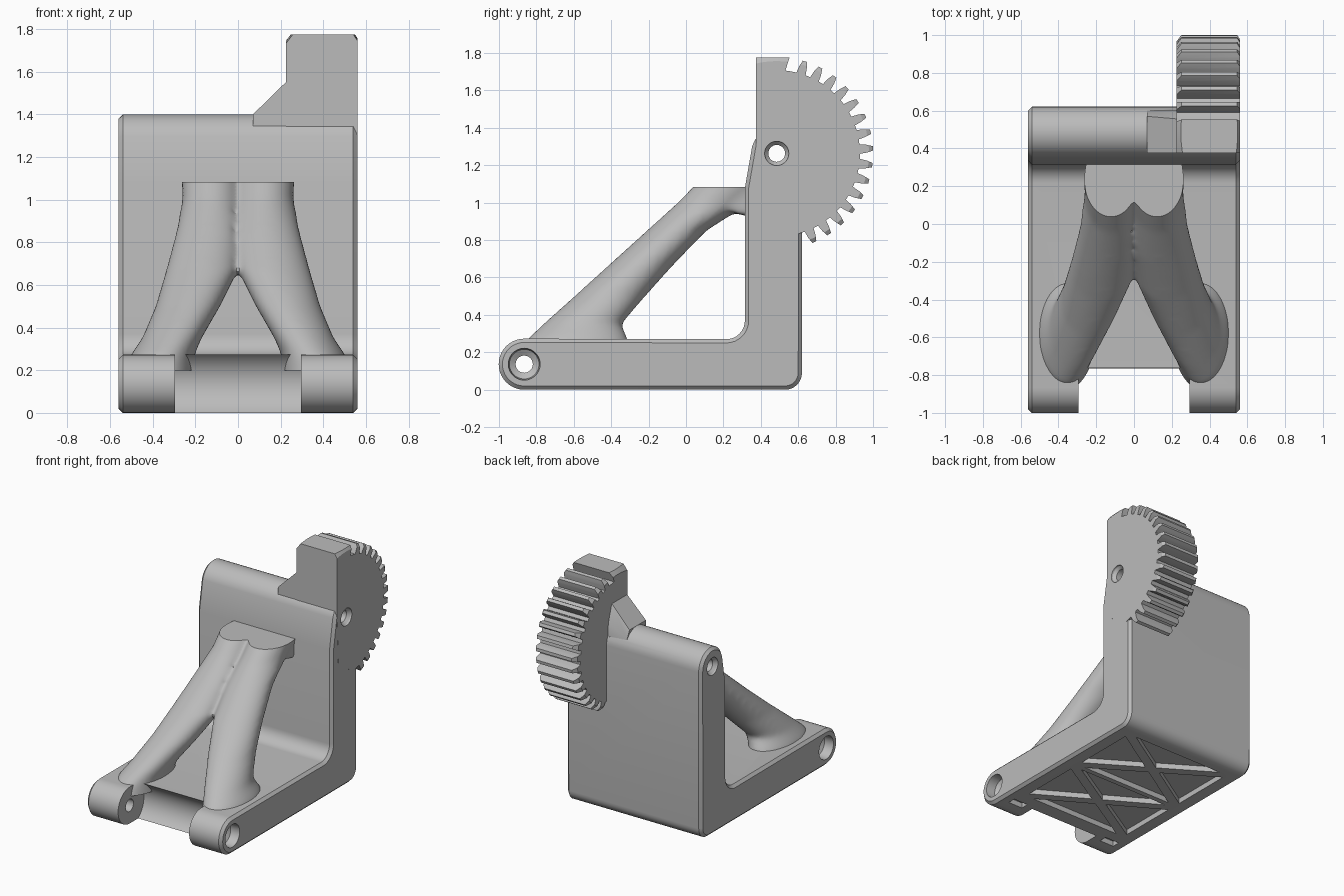
import bpy
import bmesh
from math import sin, cos, pi, radians

if "Cube" in bpy.data.objects:
    bpy.data.objects.remove(bpy.data.objects["Cube"], do_unlink=True)

grey = bpy.data.materials.new("plain grey")
grey.use_nodes = True
grey.diffuse_color = (0.5, 0.5, 0.5, 1)
grey.node_tree.nodes["Principled BSDF"].inputs["Base Color"].default_value = (0.5, 0.5, 0.5, 1)

HINGE = (-0.865, 0.1365)
PIVOT = (0.485, 1.2635)
HALF = 0.56


def polar(c, r, deg):
    return (c[0] + r * cos(radians(deg)), c[1] + r * sin(radians(deg)))


def arc(c, r, a0, a1, n):
    return [polar(c, r, a0 + (a1 - a0) * i / n) for i in range(n + 1)]


def loft(name, rings, bevel=0):
    """Closed solid through rings of equal point count."""
    bm = bmesh.new()
    loops = [[bm.verts.new(p) for p in ring] for ring in rings]
    n = len(loops[0])
    caps = [bm.faces.new(loops[0]), bm.faces.new(loops[-1])]
    for a, b in zip(loops, loops[1:]):
        for i in range(n):
            j = (i + 1) % n
            bm.faces.new((a[i], a[j], b[j], b[i]))
    bmesh.ops.recalc_face_normals(bm, faces=bm.faces)
    if bevel:
        edges = list({e for f in caps for e in f.edges})
        bmesh.ops.bevel(bm, geom=edges, offset=bevel, segments=1, affect='EDGES')
    mesh = bpy.data.meshes.new(name)
    bm.to_mesh(mesh)
    bm.free()
    mesh.materials.append(grey)
    obj = bpy.data.objects.new(name, mesh)
    bpy.context.collection.objects.link(obj)
    return obj


def prism(name, pts, x0, x1, bevel=0):
    return loft(name, [[(x, y, z) for y, z in pts] for x in (x0, x1)], bevel)


def turned(name, c, profile, n=40):
    """Solid turned about an x-wise axis from (x, radius) pairs."""
    return loft(name, [[(x, *p) for p in arc(c, r, 0, 360 - 360 / n, n - 1)]
                       for x, r in profile])


def bake(obj):
    bpy.context.view_layer.update()
    ev = obj.evaluated_get(bpy.context.evaluated_depsgraph_get())
    mesh = bpy.data.meshes.new_from_object(ev)
    obj.modifiers.clear()
    obj.data = mesh


def combine(obj, other, op):
    m = obj.modifiers.new("combine", 'BOOLEAN')
    m.object, m.operation, m.solver = other, op, 'EXACT'
    bake(obj)
    bpy.data.objects.remove(other, do_unlink=True)


def smooth(obj, angle):
    bpy.ops.object.select_all(action='DESELECT')
    obj.select_set(True)
    bpy.context.view_layer.objects.active = obj
    bpy.ops.object.shade_smooth_by_angle(angle=radians(angle))


# L-shaped bracket body with rounded hinge end and top
profile = (arc(HINGE, 0.1365, 90, 270, 20) + arc((0.53, 0.09), 0.09, 270, 360, 8)
           + arc(PIVOT, 0.1365, 0, 165, 18) + [(0.315, 1.08)]
           + arc((0.215, 0.37), 0.1, 0, -90, 8))
body = prism("bracket_body", profile, -HALF, HALF, 0.02)

# Gear sector with its square stop block
teeth = []
for k in range(15):
    mid = -67 + 10 * k
    for off, r in ((-3.3, 0.445), (-2.5, 0.482), (-1.3, 0.515),
                   (1.3, 0.515), (2.5, 0.482), (3.3, 0.445)):
        teeth.append(polar(PIVOT, r, mid + off))
outline = ([(0.39, 0.95), polar(PIVOT, 0.445, -80), polar(PIVOT, 0.445, -74)] + teeth
           + [polar(PIVOT, 0.445, 81), polar(PIVOT, 0.445, 84),
              (0.553, 1.775), (0.375, 1.775), (0.375, 1.3)])
gear = prism("gear_sector", outline, 0.225, 0.561)
combine(gear, turned("gear_chamfer", PIVOT,
        [(0.2, 0.45), (0.27, 0.54), (0.53, 0.54), (0.59, 0.45)], 72), 'INTERSECT')
combine(body, gear, 'UNION')

# Sloping gusset between the rounded top and the gear
low = [(0.376, 1.2), (0.612, 1.2), (0.6, 1.34), (0.57, 1.4), (0.376, 1.4)]
high = [(0.376, 1.2), (0.612, 1.2), (0.6, 1.46), (0.55, 1.625), (0.376, 1.625)]
gusset = loft("gusset", [[(0.07, y, z) for y, z in low], [(0.3, y, z) for y, z in high]])
combine(body, gusset, 'UNION')

# Gap between the two hinge lugs
combine(body, turned("lug_gap", HINGE, [(-0.295, 0.17), (0.295, 0.17)], 48), 'DIFFERENCE')

# Pin holes with wider mouths
for c, bore, mouth, depth in ((HINGE, 0.046, 0.088, 0.09), (PIVOT, 0.045, 0.07, 0.03)):
    e = HALF + 0.03
    i = HALF - depth
    hole = turned("pin_hole", c, [(-e, mouth), (-i - 0.02, mouth * 0.9), (-i, bore),
                                  (i, bore), (i + 0.02, mouth * 0.9), (e, mouth)], 28)
    combine(body, hole, 'DIFFERENCE')


# Triangular pockets under the foot, leaving diagonal ribs
def pocket(pts, shrink):
    cx = sum(p[0] for p in pts) / len(pts)
    cy = sum(p[1] for p in pts) / len(pts)
    ring = [(cx + (x - cx) * shrink, cy + (y - cy) * shrink) for x, y in pts]
    cutter = loft("pocket", [[(x, y, z) for x, y in ring] for z in (-0.05, 0.04)])
    combine(body, cutter, 'DIFFERENCE')


for y0, y1 in ((-0.67, -0.1), (-0.1, 0.5)):
    corners = [(-0.48, y0), (0.48, y0), (0.48, y1), (-0.48, y1)]
    for k in range(4):
        pocket([corners[k], corners[(k + 1) % 4], (0, (y0 + y1) / 2)], 0.8)
for s in (-1, 1):
    pocket([(s * 0.36, -0.8), (s * 0.48, -0.8), (s * 0.48, -0.74), (s * 0.36, -0.74)], 1)
smooth(body, 25)

# Forked strut: two leaning legs melted together below a flat top
# Each section: height, centre x, radius x, centre y, radius y
sections = [(0.12, 0.37, 0.17, -0.59, 0.32), (0.27, 0.355, 0.15, -0.58, 0.27),
            (0.35, 0.31, 0.14, -0.555, 0.21), (0.5, 0.235, 0.152, -0.407, 0.19),
            (0.67, 0.168, 0.17, -0.237, 0.172), (0.85, 0.135, 0.155, -0.05, 0.16),
            (1.0, 0.122, 0.14, 0.15, 0.195), (1.16, 0.122, 0.145, 0.32, 0.21)]


def leg(side):
    n = 32
    return loft("leg", [[(side * (cx + rx * cos(2 * pi * i / n)),
                          cy + ry * sin(2 * pi * i / n), z) for i in range(n)]
                        for z, cx, rx, cy, ry in sections])


strut = leg(1)
strut.name = "forked_strut"
combine(strut, leg(-1), 'UNION')
web = [(0.14, 1.02), (0.24, 0.95), (0.36, 0.92), (0.36, 1.16), (0.14, 1.16)]
combine(strut, prism("strut_web", web, -0.245, 0.245), 'UNION')
remesh = strut.modifiers.new("melt", 'REMESH')
remesh.mode = 'VOXEL'
remesh.voxel_size = 0.016
relax = strut.modifiers.new("relax", 'SMOOTH')
relax.factor = 0.5
relax.iterations = 14
bake(strut)
trim = [(-0.87, 0.2), (0.4, 0.2), (0.4, 1.083), (-0.87, 1.083)]
combine(strut, prism("strut_trim", trim, -0.52, 0.52), 'INTERSECT')
strut.data.materials.clear()
strut.data.materials.append(grey)
smooth(strut, 40)
